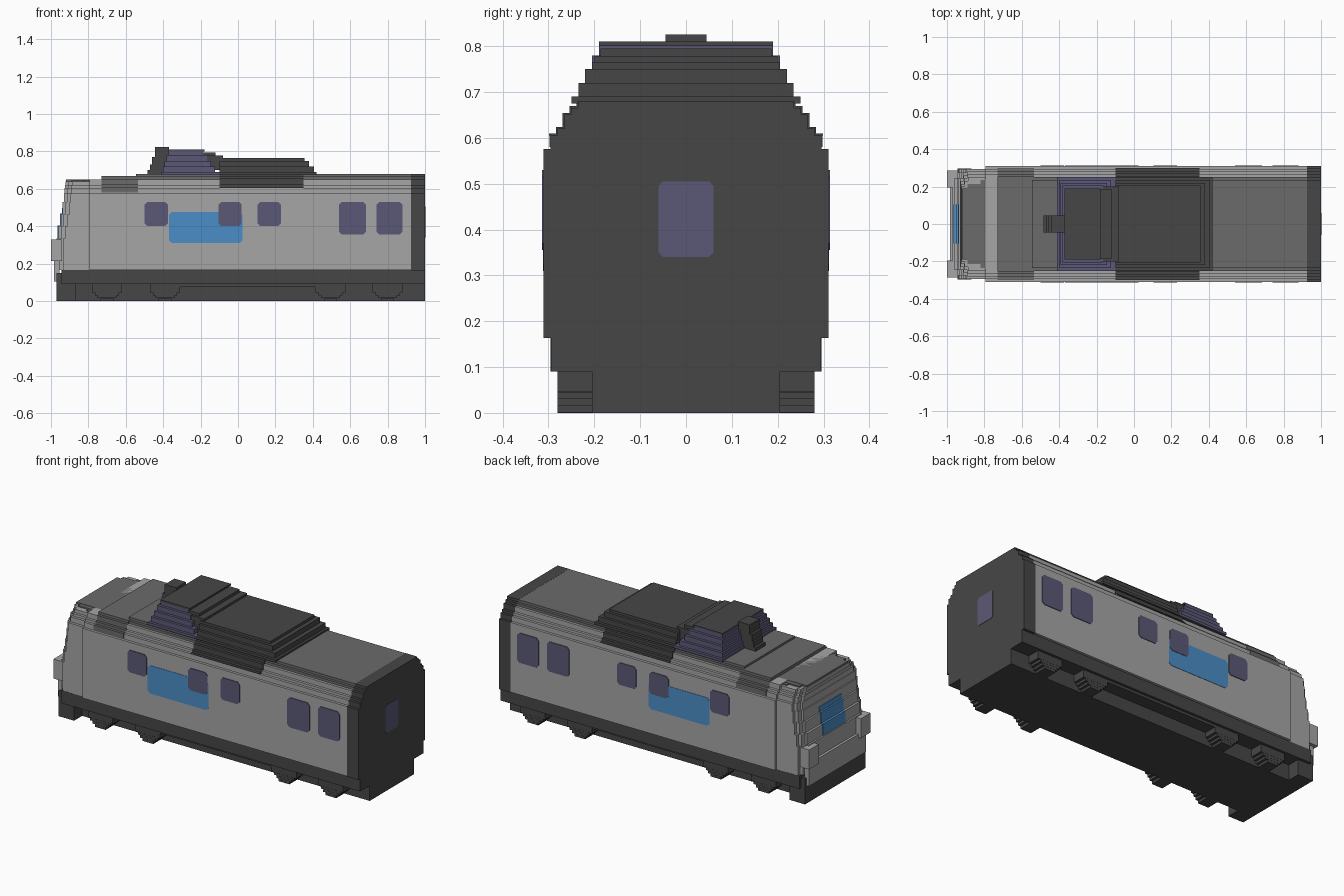
import bpy, bmesh, math

if "Cube" in bpy.data.objects:
    bpy.data.objects.remove(bpy.data.objects["Cube"], do_unlink=True)


def make_mat(name, rgb):
    m = bpy.data.materials.new(name)
    m.diffuse_color = (*rgb, 1)
    m.use_nodes = True
    b = m.node_tree.nodes["Principled BSDF"]
    b.inputs["Base Color"].default_value = (*rgb, 1)
    b.inputs["Roughness"].default_value = 0.8
    return m


LIGHT = make_mat("light grey", (0.38, 0.38, 0.38))
ROOF = make_mat("roof grey", (0.145, 0.145, 0.145))
DARK = make_mat("charcoal", (0.062, 0.062, 0.062))
GLASS = make_mat("violet glass", (0.105, 0.098, 0.18))
BLUE = make_mat("blue", (0.07, 0.27, 0.57))


def finish(name, bm, mat):
    bmesh.ops.recalc_face_normals(bm, faces=bm.faces)
    me = bpy.data.meshes.new(name)
    bm.to_mesh(me)
    bm.free()
    me.materials.append(mat)
    ob = bpy.data.objects.new(name, me)
    bpy.context.collection.objects.link(ob)
    return ob


def boxes(name, mat, items):
    """One object made of boxes given as (x0, x1, y0, y1, z0, z1)."""
    bm = bmesh.new()
    for x0, x1, y0, y1, z0, z1 in items:
        vs = bmesh.ops.create_cube(bm, size=1)["verts"]
        for v in vs:
            v.co = ((x0 + x1) / 2 + v.co.x * (x1 - x0),
                    (y0 + y1) / 2 + v.co.y * (y1 - y0),
                    (z0 + z1) / 2 + v.co.z * (z1 - z0))
    return finish(name, bm, mat)


def slabs(name, mat, items):
    """Stack of slabs centred on y = 0, given as (x0, x1, half width, z0, z1)."""
    return boxes(name, mat, [(a, b, -h, h, lo, hi) for a, b, h, lo, hi in items])


def prism(name, mat, steps, x0, x1, z0, grow=0.0):
    """Stepped cross-section, steps = (half width, top z), extruded along x."""
    right, z = [], z0
    for h, top in steps:
        right += [(h + grow, z), (h + grow, top + grow)]
        z = top + grow
    outline = right + [(-y, z) for y, z in reversed(right)]
    bm = bmesh.new()
    f = bm.faces.new([bm.verts.new((x0, y, z)) for y, z in outline])
    r = bmesh.ops.extrude_face_region(bm, geom=[f])
    for v in r["geom"]:
        if isinstance(v, bmesh.types.BMVert):
            v.co.x = x1
    return finish(name, bm, mat)


def plate(name, mat, axis, pos, u0, u1, z0, z1, t=0.004, c=0.015):
    """Thin plate with clipped corners, facing along x or y."""
    pts = [(u0 + c, z0), (u1 - c, z0), (u1, z0 + c), (u1, z1 - c),
           (u1 - c, z1), (u0 + c, z1), (u0, z1 - c), (u0, z0 + c)]
    s = math.copysign(1, pos)
    bm = bmesh.new()
    rings = []
    for p in (pos - s * 0.002, pos + s * t):
        rings.append([bm.verts.new((p, u, z) if axis == "x" else (u, p, z)) for u, z in pts])
    bm.faces.new(rings[0])
    bm.faces.new(rings[1])
    for i in range(8):
        j = (i + 1) % 8
        bm.faces.new((rings[0][i], rings[0][j], rings[1][j], rings[1][i]))
    return finish(name, bm, mat)


# Main body: light walls and stepped shoulders, grey roof, dark rear end
SHOULDER = [(0.295, 0.605), (0.28, 0.62), (0.265, 0.65)]
prism("body_walls", LIGHT, [(0.31, 0.575)] + SHOULDER, -0.795, 0.93, 0.165)
slabs("roof", ROOF, [(-0.73, 0.93, 0.25, 0.645, 0.665), (-0.545, 0.93, 0.235, 0.66, 0.68),
                     (-0.92, -0.72, 0.19, 0.62, 0.65), (-0.89, -0.72, 0.215, 0.62, 0.648),
                     (-0.82, -0.72, 0.235, 0.62, 0.646)])
prism("rear_end", DARK, [(0.31, 0.575)] + SHOULDER + [(0.25, 0.665), (0.235, 0.68)],
      0.925, 1.0, 0.163, 0.0005)
prism("front_shoulder_patch", ROOF, SHOULDER + [(0.25, 0.665)], -0.73, -0.535, 0.58, 0.003)
prism("middle_shoulder_patch", DARK, SHOULDER + [(0.25, 0.665), (0.235, 0.68)],
      -0.1, 0.35, 0.605, 0.004)

# Nose: slabs stepping back with height, corners set back a little
NOSE = [(-0.97, 0.295, 0.165, 0.335), (-0.96, 0.295, 0.335, 0.40), (-0.947, 0.295, 0.40, 0.465),
        (-0.937, 0.295, 0.465, 0.53), (-0.93, 0.295, 0.53, 0.575), (-0.927, 0.28, 0.575, 0.605),
        (-0.924, 0.265, 0.605, 0.62), (-0.922, 0.25, 0.62, 0.64)]
nose = []
for x, h, lo, hi in NOSE:
    nose += [(x, -0.79, h - 0.05, lo, hi), (x + 0.015, -0.79, h - 0.02, lo, hi),
             (x + 0.035, -0.79, h, lo, hi)]
slabs("nose", LIGHT, nose)
slabs("nose_lip", LIGHT, [(-0.985, -0.955, 0.265, 0.105, 0.235)])
boxes("lamp_housings", LIGHT, [(-1.0, -0.94, s * 0.24 - 0.045, s * 0.24 + 0.045, 0.215, 0.33)
                               for s in (-1, 1)])

# Nose window follows the steps
slabs("nose_window", BLUE, [(x - 0.004, x + 0.02, 0.105, max(lo, 0.33), min(hi, 0.495) + 0.003)
                            for x, h, lo, hi in NOSE[1:4]])

# Underframe, skirt and front bumper block
slabs("underframe", DARK, [(-0.96, 1.0, 0.205, 0.0, 0.12)])
slabs("skirt", DARK, [(-0.88, 1.0, 0.295, 0.09, 0.166), (-0.31, 0.42, 0.28, 0.075, 0.1)])
slabs("bumper_block", DARK, [(-0.97, -0.87, 0.28, 0.0, 0.15), (-0.945, -0.87, 0.296, 0.09, 0.166)])

# Stepped axle boxes
axles = []
for cx in (-0.70, -0.39, 0.495, 0.80):
    for half, lo, hi in ((0.035, 0, 0.015), (0.05, 0.015, 0.03), (0.065, 0.03, 0.045),
                         (0.08, 0.045, 0.095)):
        for y0, y1 in ((-0.28, -0.2), (0.2, 0.28)):
            axles.append((cx - half, cx + half, y0, y1, lo + 0.0005, hi))
boxes("axle_boxes", DARK, axles)

# Roof cowl and glazed cupola, both stepping inwards
LEVELS = [(0.25, 0.675, 0.69), (0.235, 0.69, 0.72), (0.22, 0.72, 0.75),
          (0.205, 0.75, 0.78), (0.19, 0.78, 0.805)]
ends = [0.42, 0.405, 0.38, 0.355]
slabs("roof_cowl", DARK, [(-0.1, ends[i], h, lo, min(hi, 0.765))
                          for i, (h, lo, hi) in enumerate(LEVELS[:4])])
slabs("cupola_glass", GLASS, [(-0.412 + 0.01 * i, -0.1 - 0.022 * i, h, lo, hi)
                              for i, (h, lo, hi) in enumerate(LEVELS)])
slabs("cupola_roof", DARK, [(-0.372, -0.18, 0.19, 0.80, 0.81), (-0.2, -0.12, 0.187, 0.70, 0.795),
                            (-0.2, -0.08, 0.2, 0.70, 0.778)])
slabs("cupola_mast", DARK, [(-0.485, -0.37, 0.045, 0.675, 0.70), (-0.47, -0.37, 0.045, 0.70, 0.73),
                            (-0.46, -0.37, 0.045, 0.73, 0.77), (-0.445, -0.37, 0.045, 0.77, 0.825)])

# Side windows and blue panels on both sides, rear window
WINDOWS = [(-0.5, -0.375, 0.40), (-0.105, 0.02, 0.40), (0.105, 0.23, 0.40),
           (0.54, 0.685, 0.355), (0.74, 0.88, 0.355)]
for side, y in (("front", -0.31), ("back", 0.31)):
    plate(side + "_blue_panel", BLUE, "y", y, -0.37, 0.025, 0.31, 0.475, 0.002)
    for i, (a, b, lo) in enumerate(WINDOWS):
        plate(f"{side}_window_{i + 1}", GLASS, "y", y, a, b, lo, 0.53)
plate("rear_window", GLASS, "x", 1.0, -0.06, 0.06, 0.34, 0.505, 0.002, 0.01)
